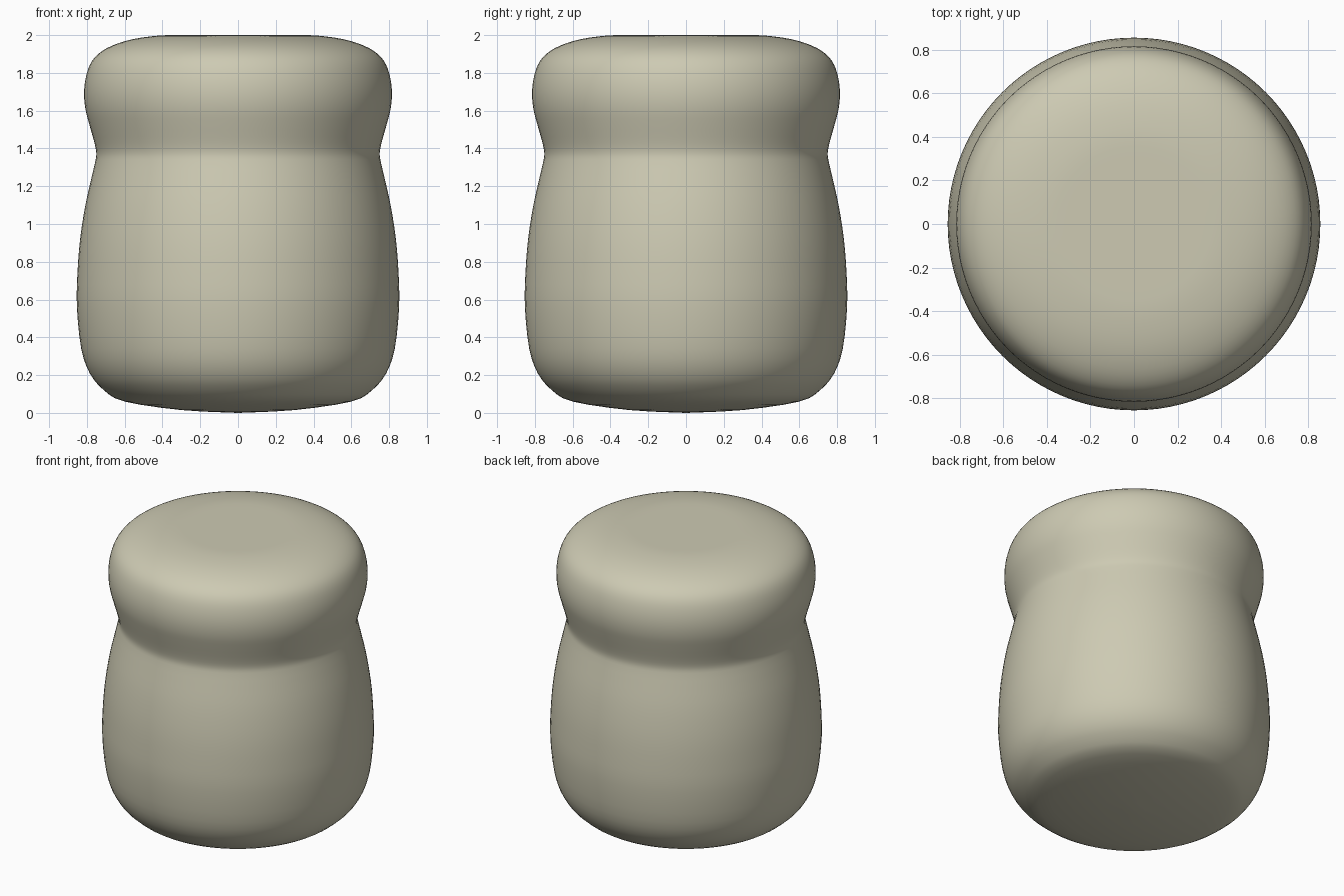
import bpy, bmesh, math

if "Cube" in bpy.data.objects:
    bpy.data.objects.remove(bpy.data.objects["Cube"])

# Half profile of the stopper as (radius, height), bottom to top
PROFILE = [(0, 0), (0.3, 0.015), (0.6, 0.06), (0.71, 0.12), (0.785, 0.21),
           (0.83, 0.34), (0.853, 0.56), (0.85, 0.74), (0.836, 0.92),
           (0.808, 1.1), (0.772, 1.26), (0.757, 1.325), (0.75, 1.372),
           (0.76, 1.43), (0.788, 1.53), (0.808, 1.61), (0.815, 1.69),
           (0.807, 1.77), (0.783, 1.845), (0.74, 1.9), (0.665, 1.945),
           (0.55, 1.98), (0.4, 1.999), (0.25, 2.0), (0, 2.0)]
STEPS, SIDES = 3, 96


def smooth_curve(pts, steps):
    """Catmull-Rom curve through the profile points."""
    out = []
    for i in range(len(pts) - 1):
        p = [pts[max(0, min(len(pts) - 1, i + k))] for k in (-1, 0, 1, 2)]
        for s in range(steps):
            t = s / steps
            out.append(tuple(
                0.5 * (2 * b + (c - a) * t + (2 * a - 5 * b + 4 * c - d) * t**2
                       + (3 * b - a - 3 * c + d) * t**3)
                for a, b, c, d in zip(*p)))
    out.append(pts[-1])
    return [(max(0, r), min(2, max(0, z))) for r, z in out]


# Lathe the profile around the vertical axis
bm = bmesh.new()
verts = [bm.verts.new((r, 0, z)) for r, z in smooth_curve(PROFILE, STEPS)]
edges = [bm.edges.new(pair) for pair in zip(verts, verts[1:])]
bmesh.ops.spin(bm, geom=verts + edges, cent=(0, 0, 0), axis=(0, 0, 1),
               angle=math.tau, steps=SIDES, use_duplicate=False)
bmesh.ops.remove_doubles(bm, verts=bm.verts, dist=0.0005)
bmesh.ops.recalc_face_normals(bm, faces=bm.faces)
mesh = bpy.data.meshes.new("stopper_body")
bm.to_mesh(mesh)
bm.free()

body = bpy.data.objects.new("stopper_body", mesh)
bpy.context.collection.objects.link(body)

# Single warm stone colour
stone = bpy.data.materials.new("warm_stone")
stone.diffuse_color = (0.61, 0.59, 0.45, 1)
stone.use_nodes = True
stone.node_tree.nodes["Principled BSDF"].inputs["Base Color"].default_value = stone.diffuse_color
mesh.materials.append(stone)

bpy.context.view_layer.objects.active = body
body.select_set(True)
bpy.ops.object.shade_smooth_by_angle(angle=math.radians(40))
